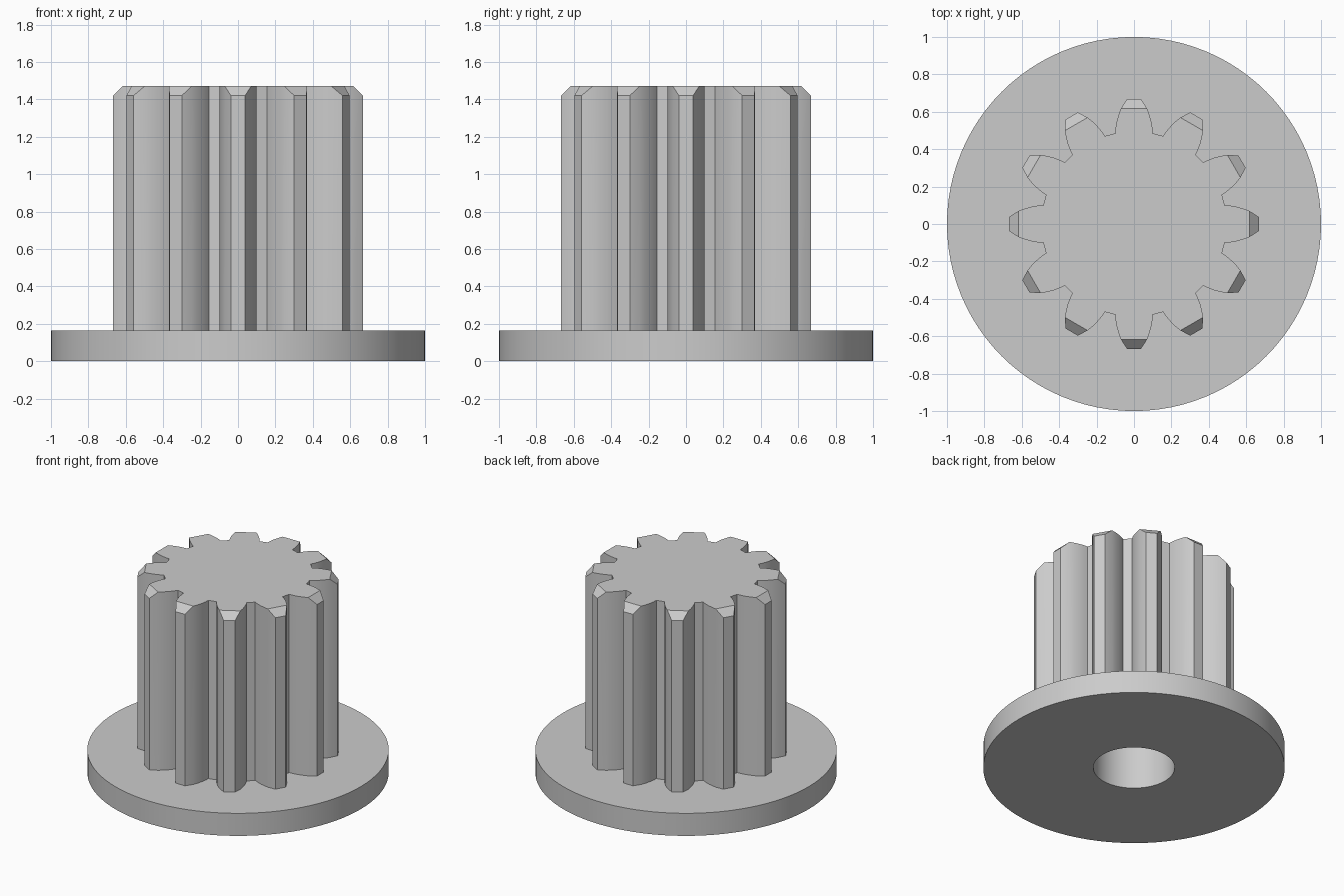
import bpy, bmesh, math

if "Cube" in bpy.data.objects:
    bpy.data.objects.remove(bpy.data.objects["Cube"])

TEETH = 12
PLATE_TOP, CHAMFER_Z, TOP_Z = 0.165, 1.42, 1.47
BORE_R, BORE_TOP = 0.27, 1.2
SEGMENTS = 96

grey = bpy.data.materials.new("plain grey")
grey.diffuse_color = (0.6, 0.6, 0.6, 1)
grey.use_nodes = True
grey.node_tree.nodes["Principled BSDF"].inputs["Base Color"].default_value = grey.diffuse_color


def finish(name, bm):
    mesh = bpy.data.meshes.new(name)
    bm.to_mesh(mesh)
    bm.free()
    mesh.materials.append(grey)
    obj = bpy.data.objects.new(name, mesh)
    bpy.context.collection.objects.link(obj)
    bpy.ops.object.select_all(action='DESELECT')
    obj.select_set(True)
    bpy.context.view_layer.objects.active = obj
    bpy.ops.object.shade_smooth_by_angle(angle=math.radians(18))
    return obj


# Toothed shaft: half a tooth from root to tip (half width, radius), mirrored and repeated
flank = [(0.100, 0.485), (0.098, 0.515), (0.092, 0.55), (0.082, 0.585),
         (0.070, 0.617), (0.038, 0.667)]
tooth = [(w, r, i == 5) for i, (w, r) in enumerate(flank)]
tooth += [(-w, r, tip) for w, r, tip in reversed(tooth)]

bm = bmesh.new()
low, high, crown = [], [], []
for k in range(TEETH):
    a = 2 * math.pi * k / TEETH
    c, s = math.cos(a), math.sin(a)
    for w, r, tip in tooth:
        x, y = r * c + w * s, r * s - w * c
        low.append(bm.verts.new((x, y, PLATE_TOP)))
        high.append(bm.verts.new((x, y, CHAMFER_Z if tip else TOP_Z)))
        if not tip:
            crown.append(high[-1])
n = len(low)
for i in range(n):
    j = (i + 1) % n
    bm.faces.new((low[i], low[j], high[j], high[i]))
bm.faces.new(crown)
# Sloping chamfer at the top of each tooth
for k in range(TEETH):
    b = k * len(tooth)
    bm.faces.new((high[b + 4], high[b + 5], high[b + 6], high[b + 7]))
finish("toothed_shaft", bm)

# Round base plate with a blind bore running up into the shaft
profile = [(BORE_R, BORE_TOP), (BORE_R, 0), (1, 0), (1, PLATE_TOP), (0.49, PLATE_TOP)]
bm = bmesh.new()
rings = [[bm.verts.new((r * math.cos(2 * math.pi * i / SEGMENTS),
                        r * math.sin(2 * math.pi * i / SEGMENTS), z))
          for i in range(SEGMENTS)] for r, z in profile]
for a, b in zip(rings, rings[1:]):
    for i in range(SEGMENTS):
        j = (i + 1) % SEGMENTS
        bm.faces.new((a[i], a[j], b[j], b[i]))
bm.faces.new(list(reversed(rings[0])))
finish("base_plate_with_bore", bm)
